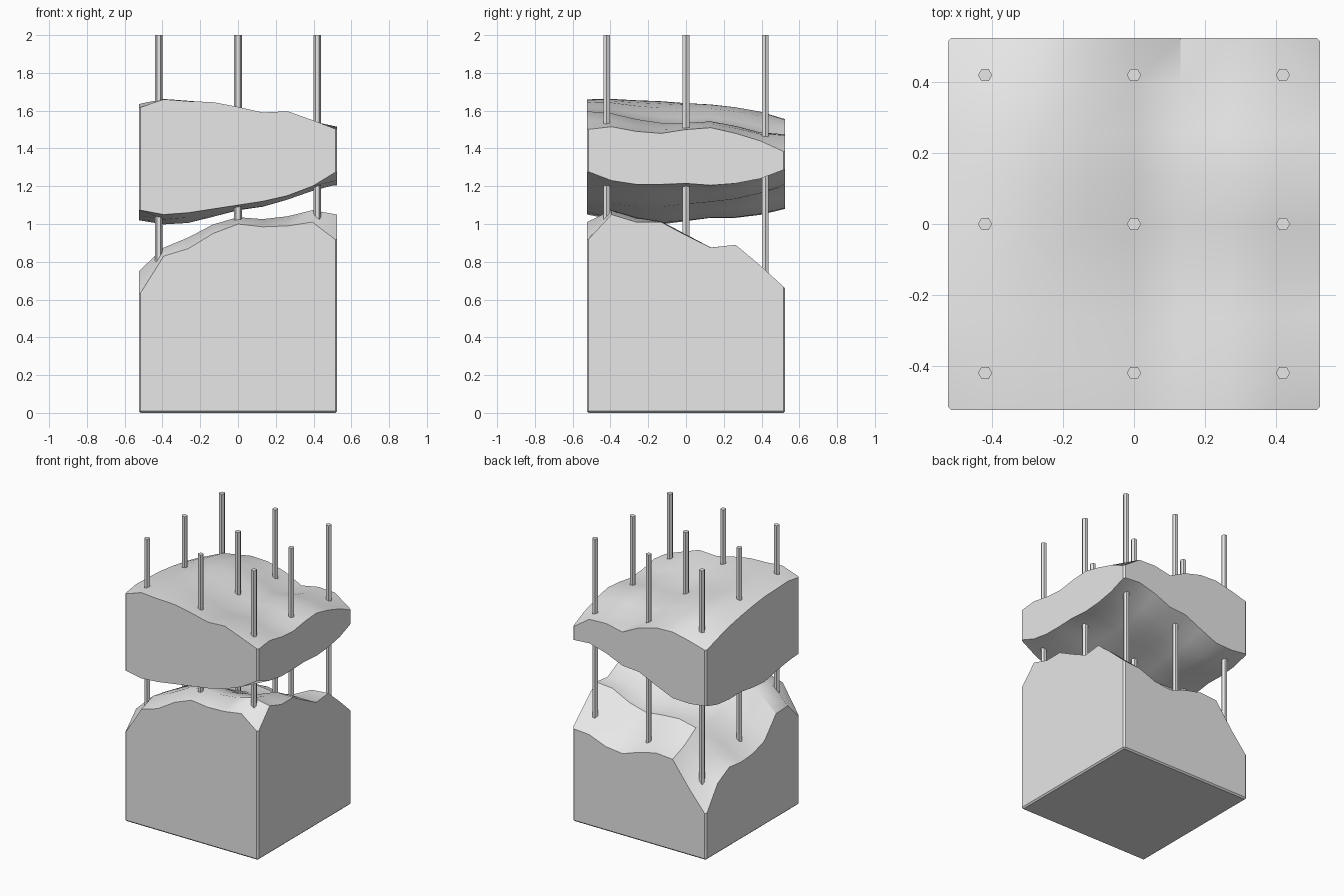
import bpy
import bmesh
import math

cube = bpy.data.objects.get("Cube")
if cube:
    bpy.data.objects.remove(cube)

HALF = 0.525          # half width of both blocks
STEPS = 8             # grid cells along each side
ROD = 0.42            # rod spacing
KNOTS = [0, 0.8, 4, 7.2, 8]


def make_material(name, value):
    mat = bpy.data.materials.new(name)
    mat.use_nodes = True
    colour = (value, value, value, 1)
    mat.diffuse_color = colour
    mat.node_tree.nodes["Principled BSDF"].inputs["Base Color"].default_value = colour
    return mat


grey = make_material("light grey", 0.8)


def sample(row, t):
    """Linear lookup in an edge profile."""
    k = min(int(t), STEPS - 1)
    return row[k] + (row[k + 1] - row[k]) * (t - k)


def hat(k, t):
    """Weight of knot k at t, fading to nothing at its neighbours."""
    low, mid, high = KNOTS[k - 1:k + 2]
    if t <= mid:
        return max(0, (t - low) / (mid - low))
    return max(0, (high - t) / (high - mid))


def terrain(front, back, left, right, inner):
    """Height function blended from four edge profiles (in hundredths)
    and corrected to pass through nine inner heights."""
    def blend(i, j):
        u, v = i / STEPS, j / STEPS
        sides = ((1 - v) * sample(front, i) + v * sample(back, i)
                 + (1 - u) * sample(left, j) + u * sample(right, j))
        corners = ((1 - v) * ((1 - u) * front[0] + u * front[-1])
                   + v * ((1 - u) * back[0] + u * back[-1]))
        return sides - corners

    def height(i, j):
        z = blend(i, j)
        for b in range(3):
            for a in range(3):
                weight = hat(a + 1, i) * hat(b + 1, j)
                if weight:
                    z += weight * (inner[b][a] - blend(KNOTS[a + 1], KNOTS[b + 1]))
        return z / 100
    return height


def make_block(name, top, bottom, bevel_base):
    """Square block between two height functions, with chamfered corners."""
    bm = bmesh.new()
    span = range(STEPS + 1)

    def layer(height):
        return [[bm.verts.new((-HALF + 2 * HALF * i / STEPS,
                               -HALF + 2 * HALF * j / STEPS, height(i, j)))
                 for j in span] for i in span]

    upper, lower = layer(top), layer(bottom)
    for i in range(STEPS):
        for j in range(STEPS):
            for g, flip in ((upper, False), (lower, True)):
                quad = [g[i][j], g[i + 1][j], g[i + 1][j + 1], g[i][j + 1]]
                bm.faces.new(quad[::-1] if flip else quad)
    # walls
    for k in range(STEPS):
        for a, b in (((k, 0), (k + 1, 0)), ((k + 1, STEPS), (k, STEPS)),
                     ((0, k + 1), (0, k)), ((STEPS, k), (STEPS, k + 1))):
            bm.faces.new([lower[a[0]][a[1]], lower[b[0]][b[1]],
                          upper[b[0]][b[1]], upper[a[0]][a[1]]])
    bm.normal_update()

    # upright corners, and the base rim if it is flat
    def on_corner(v):
        return abs(v.co.x) > HALF - 0.001 and abs(v.co.y) > HALF - 0.001

    def is_chamfered(e):
        a, b = e.verts
        if on_corner(a) and on_corner(b):
            return True
        rim = abs(e.calc_face_angle(0)) > 1
        return bevel_base and rim and max(a.co.z, b.co.z) < 0.001

    edges = [e for e in bm.edges if is_chamfered(e)]
    bmesh.ops.bevel(bm, geom=edges, offset=0.01, segments=1, affect='EDGES')
    mesh = bpy.data.meshes.new(name)
    bm.to_mesh(mesh)
    bm.free()
    obj = bpy.data.objects.new(name, mesh)
    bpy.context.collection.objects.link(obj)
    mesh.materials.append(grey)
    bpy.ops.object.select_all(action='DESELECT')
    obj.select_set(True)
    bpy.context.view_layer.objects.active = obj
    bpy.ops.object.shade_smooth_by_angle(angle=math.radians(35))
    return obj


# Surfaces: profiles run towards +x or +y
ground_top = terrain(
    front=[62, 83, 87, 95, 100, 98.5, 99, 101, 91],
    back=[32, 47.5, 65, 66, 63, 58.5, 60, 65, 66],
    left=[62, 75, 74.5, 60, 56, 55, 56.5, 50, 32],
    right=[91, 105, 101, 101, 94, 87.5, 89, 78, 66],
    inner=[[81, 101, 103], [62, 87, 94], [48, 64.5, 74]])

slab_top = terrain(
    front=[161.5, 166, 165, 164.5, 162, 159, 159.7, 155, 150],
    back=[149, 152.7, 155.5, 155, 151.5, 145, 147.5, 147, 138],
    left=[161.5, 163.5, 163, 162.5, 161, 159, 156.5, 153, 149],
    right=[150, 151.5, 149, 148, 150, 151, 148, 144, 138],
    inner=[[165, 161, 153], [163.5, 156, 150], [158, 151, 145]])

slab_bottom = terrain(
    front=[107.5, 105, 106, 108, 110, 112, 115, 120, 128],
    back=[109.7, 108, 108.5, 114, 120, 121, 126.5, 130, 129],
    left=[107.5, 106.5, 104.5, 102, 103, 105, 104.7, 106, 109.7],
    right=[128, 123, 121, 121, 121.5, 120.5, 121.5, 124, 129],
    inner=[[103, 109, 121], [102, 109, 120], [106, 117, 125]])

make_block("lower_block", ground_top, lambda i, j: 0, True)
make_block("upper_block", slab_top, slab_bottom, False)

# Hexagonal rods through both blocks
for row, y in zip(("front", "middle", "back"), (-ROD, 0, ROD)):
    for column, x in zip(("right", "centre", "left"), (-ROD, 0, ROD)):
        bpy.ops.mesh.primitive_cylinder_add(
            vertices=6, radius=0.02, depth=1.8,
            location=(x, y, 1.1), rotation=(0, 0, math.radians(30)))
        rod = bpy.context.object
        rod.name = f"rod_{row}_{column}"
        rod.data.materials.append(grey)
